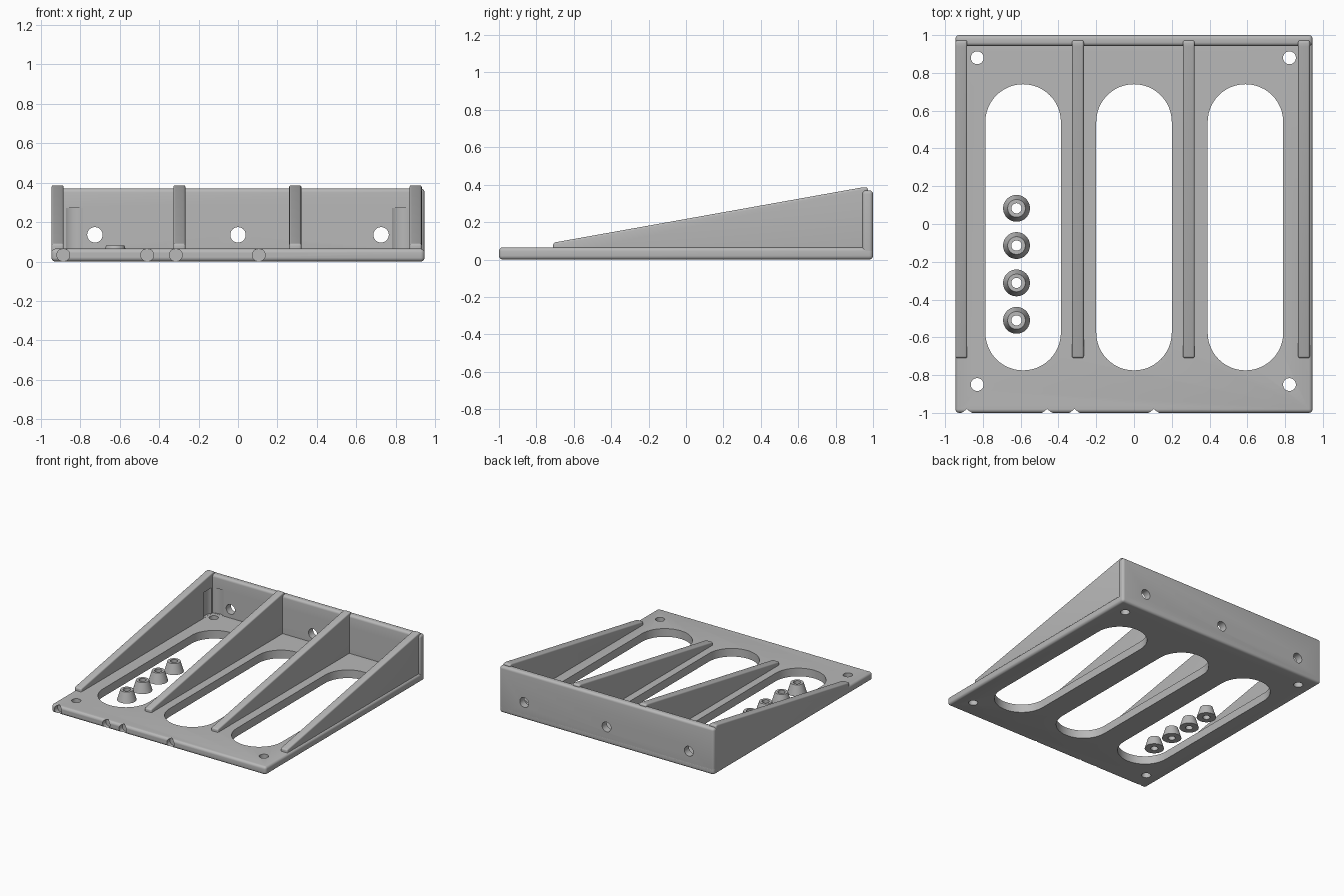
import bpy, bmesh, math
from mathutils import Matrix, Vector

cube = bpy.data.objects.get("Cube")
if cube:
    bpy.data.objects.remove(cube)

grey = bpy.data.materials.new("plain_grey")
grey.use_nodes = True
color = (0.48, 0.48, 0.48, 1)
grey.diffuse_color = color
grey.node_tree.nodes["Principled BSDF"].inputs["Base Color"].default_value = color

HALF_X, HALF_Y, THICK, WALL_TOP = 0.945, 1.0, 0.065, 0.37


def make(name, bm):
    bmesh.ops.recalc_face_normals(bm, faces=bm.faces)
    mesh = bpy.data.meshes.new(name)
    bm.to_mesh(mesh)
    bm.free()
    mesh.materials.append(grey)
    obj = bpy.data.objects.new(name, mesh)
    bpy.context.collection.objects.link(obj)
    return obj


def prism(name, points, offset):
    """Extrude a flat outline along the offset vector."""
    bm = bmesh.new()
    face = bm.faces.new([bm.verts.new(p) for p in points])
    out = bmesh.ops.extrude_face_region(bm, geom=[face])
    moved = [v for v in out["geom"] if isinstance(v, bmesh.types.BMVert)]
    bmesh.ops.translate(bm, verts=moved, vec=Vector(offset))
    return make(name, bm)


def box(name, lo, hi):
    outline = [(lo[0], lo[1], lo[2]), (hi[0], lo[1], lo[2]),
               (hi[0], hi[1], lo[2]), (lo[0], hi[1], lo[2])]
    return prism(name, outline, (0, 0, hi[2] - lo[2]))


def cylinder(name, center, radius, depth, along_y=False):
    bm = bmesh.new()
    turn = Matrix.Rotation(math.pi / 2, 4, "X") if along_y else Matrix()
    bmesh.ops.create_cone(bm, cap_ends=True, segments=40, radius1=radius, radius2=radius,
                          depth=depth, matrix=Matrix.Translation(center) @ turn)
    return make(name, bm)


def slot(x, y0, y1, radius):
    """Long cutter with half-round ends."""
    pts = []
    for end, cy in ((0, y1 - radius), (math.pi, y0 + radius)):
        for i in range(25):
            a = end + math.pi * i / 24
            pts.append((x + radius * math.cos(a), cy + radius * math.sin(a), -0.1))
    return prism("slot_cutter", pts, (0, 0, 0.3))


def apply(obj, mod):
    bpy.context.view_layer.objects.active = obj
    bpy.ops.object.modifier_apply(modifier=mod.name)


def round_edges(obj, width):
    mod = obj.modifiers.new("rounding", "BEVEL")
    mod.width, mod.segments, mod.limit_method = width, 5, "ANGLE"
    mod.angle_limit = math.radians(5)
    apply(obj, mod)


def cut(obj, cutters):
    for cutter in cutters:
        mod = obj.modifiers.new("cut", "BOOLEAN")
        mod.operation, mod.solver, mod.object = "DIFFERENCE", "EXACT", cutter
        apply(obj, mod)
        bpy.data.objects.remove(cutter)


def smooth(obj):
    bpy.ops.object.select_all(action="DESELECT")
    obj.select_set(True)
    bpy.context.view_layer.objects.active = obj
    bpy.ops.object.shade_smooth_by_angle(angle=math.radians(30))


def tool_clearance(x):
    """Space above a rear screw hole, biting into the wall and outer rib."""
    return cylinder("clearance_cutter", (x, 0.88, 0.168), 0.075, 0.204)


# Base plate with three slots, four screw holes and shallow front sockets
plate = box("base_plate", (-HALF_X, -HALF_Y, 0), (HALF_X, HALF_Y, THICK))
round_edges(plate, 0.02)
cut(plate, [slot(x, -0.775, 0.74, 0.2) for x in (-0.587, 0, 0.59)])
cut(plate, [cylinder("hole_cutter", (x, y, 0), 0.034, 0.4)
            for x in (-0.83, 0.823) for y in (-0.85, 0.88)])
cut(plate, [cylinder("socket_cutter", (x, -HALF_Y, THICK / 2), 0.0325, 0.08, True)
            for x in (-0.885, -0.46, -0.315, 0.105)])
smooth(plate)

# Back wall with three through holes
wall = box("back_wall", (-HALF_X, 0.942, 0), (HALF_X, HALF_Y, WALL_TOP))
round_edges(wall, 0.02)
cut(wall, [cylinder("hole_cutter", (x, 0.97, 0.135), 0.039, 0.3, True)
           for x in (-0.725, 0, 0.725)])
cut(wall, [tool_clearance(x) for x in (-0.83, 0.823)])
smooth(wall)

# Four sloping ribs
profile = [(-0.71, 0.01), (-0.71, 0.09), (0.95, 0.387), (0.972, 0.385), (0.972, 0.01)]
for name, x in (("right_rib", -0.914), ("inner_right_rib", -0.297),
                ("inner_left_rib", 0.29), ("left_rib", 0.9)):
    rib = prism(name, [(x - 0.031, y, z) for y, z in profile], (0.062, 0, 0))
    round_edges(rib, 0.024)
    if abs(x) > 0.5:
        cut(rib, [tool_clearance(math.copysign(0.827, x))])
    smooth(rib)

# Loose tapered feet with a central bore, lathed from a closed section
section = [(0.027, 0), (0.071, 0), (0.047, 0.08), (0.027, 0.08)]
for i, y in enumerate((0.083, -0.114, -0.312, -0.51)):
    bm = bmesh.new()
    ring = [bm.verts.new((r, 0, z)) for r, z in section]
    edges = [bm.edges.new((ring[k], ring[(k + 1) % len(ring)])) for k in range(len(ring))]
    bmesh.ops.spin(bm, geom=ring + edges, cent=(0, 0, 0), axis=(0, 0, 1),
                   angle=math.tau, steps=40)
    bmesh.ops.remove_doubles(bm, verts=bm.verts, dist=0.0005)
    foot = make(f"tapered_foot_{i + 1}", bm)
    foot.location = (-0.622, y, 0)
    smooth(foot)
